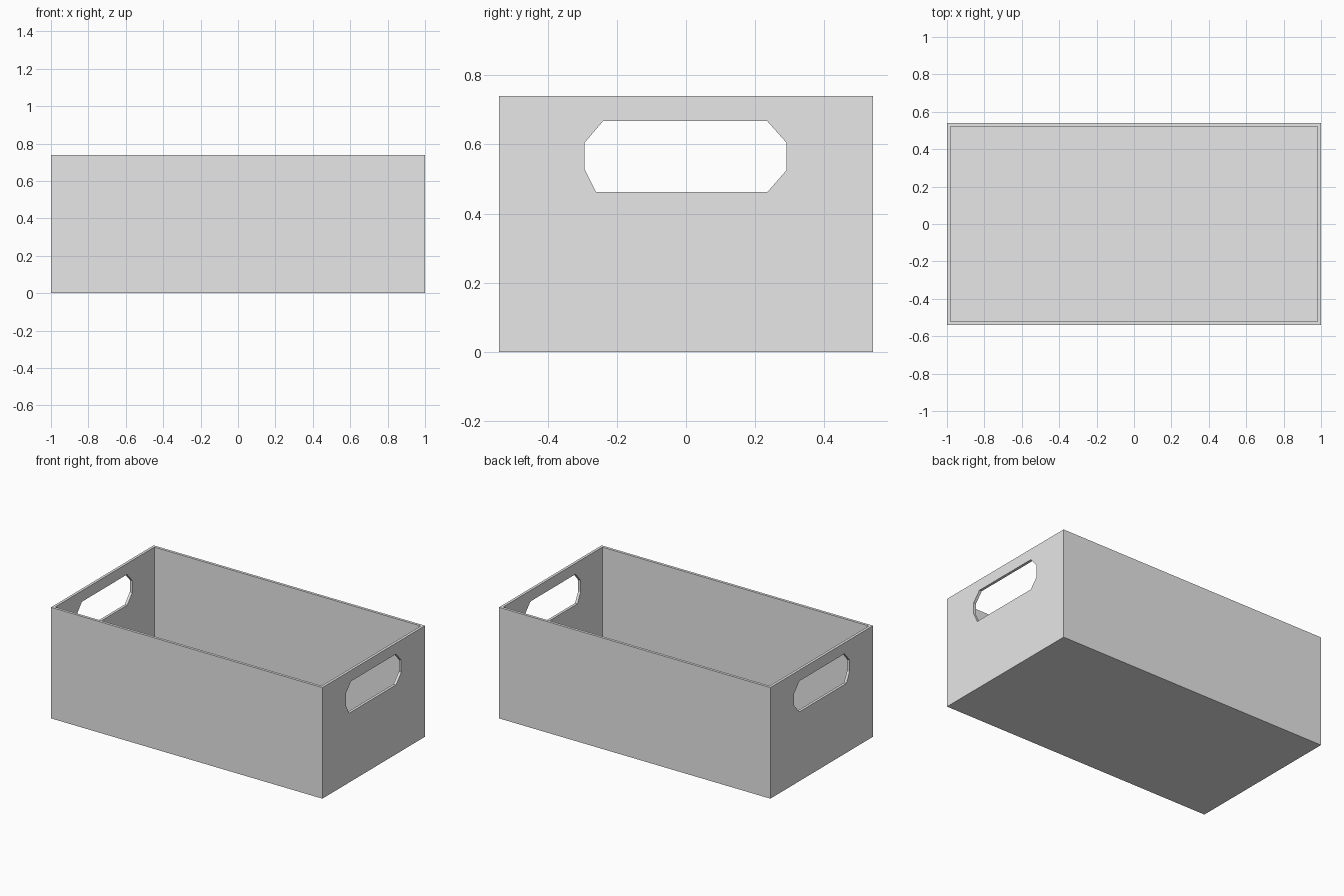
import bpy
import bmesh

if "Cube" in bpy.data.objects:
    bpy.data.objects.remove(bpy.data.objects["Cube"], do_unlink=True)

LENGTH, WIDTH, HEIGHT, WALL = 2.0, 1.08, 0.74, 0.018

# Material
grey = bpy.data.materials.new("light_grey")
grey.use_nodes = True
colour = (0.8, 0.8, 0.8, 1)
grey.diffuse_color = colour
grey.node_tree.nodes["Principled BSDF"].inputs["Base Color"].default_value = colour


def make_object(name, bm):
    bmesh.ops.recalc_face_normals(bm, faces=bm.faces)
    mesh = bpy.data.meshes.new(name)
    bm.to_mesh(mesh)
    bm.free()
    mesh.materials.append(grey)
    obj = bpy.data.objects.new(name, mesh)
    bpy.context.collection.objects.link(obj)
    return obj


# Open crate: a block whose top is inset to the rim and pushed down to the floor
bm = bmesh.new()
bmesh.ops.create_cube(bm, size=1)
for v in bm.verts:
    v.co = (v.co.x * LENGTH, v.co.y * WIDTH, (v.co.z + 0.5) * HEIGHT)
top = max(bm.faces, key=lambda f: f.calc_center_median().z)
bmesh.ops.inset_region(bm, faces=[top], thickness=WALL, use_even_offset=True)
inner = bmesh.ops.extrude_discrete_faces(bm, faces=[top])["faces"][0]
for v in inner.verts:
    v.co.z = WALL
crate = make_object("crate", bm)

# Handle cutter: chamfered slot running through both end walls
slot = [(-0.24, 0.667), (0.235, 0.667), (0.29, 0.605), (0.29, 0.525),
        (0.235, 0.462), (-0.26, 0.462), (-0.293, 0.528), (-0.293, 0.605)]
bm = bmesh.new()
face = bm.faces.new([bm.verts.new((-1.2, y, z)) for y, z in slot])
side = bmesh.ops.extrude_face_region(bm, geom=[face])["geom"]
bmesh.ops.translate(bm, vec=(2.4, 0, 0),
                    verts=[g for g in side if isinstance(g, bmesh.types.BMVert)])
cutter = make_object("handle_cutter", bm)
cutter.hide_render = True
cutter.hide_viewport = True
cutter.display_type = 'WIRE'

# Handle openings
cut = crate.modifiers.new("handle_openings", 'BOOLEAN')
cut.operation = 'DIFFERENCE'
cut.solver = 'EXACT'
cut.object = cutter
